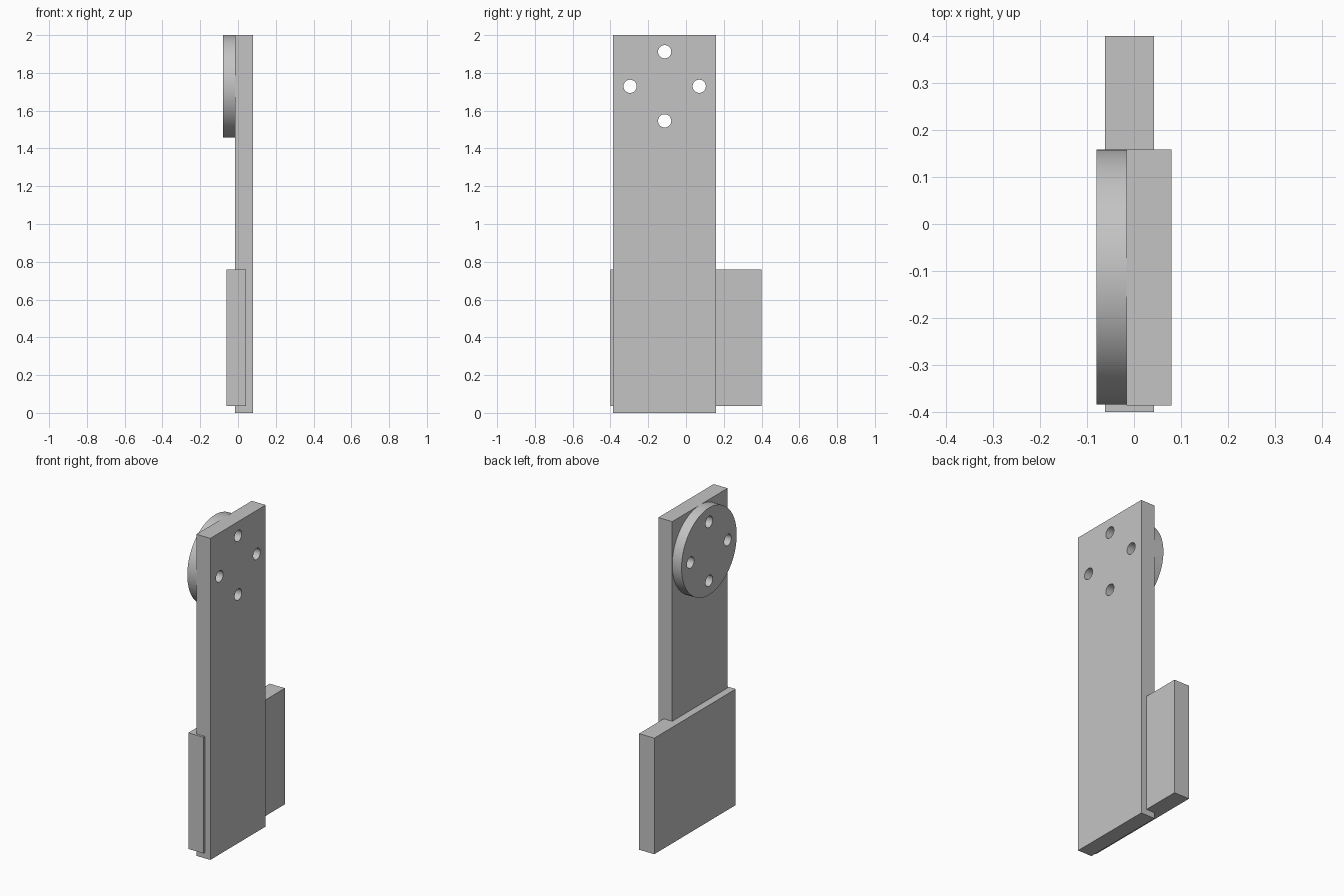
import bpy
import math

cube = bpy.data.objects.get("Cube")
if cube:
    bpy.data.objects.remove(cube, do_unlink=True)

grey = bpy.data.materials.new("plain_grey")
grey.use_nodes = True
colour = (0.55, 0.55, 0.55, 1)
grey.diffuse_color = colour
grey.node_tree.nodes["Principled BSDF"].inputs["Base Color"].default_value = colour

HUB_Y, HUB_Z = -0.113, 1.729
HUB_RADIUS = 0.271
BOLT_CIRCLE, BOLT_RADIUS = 0.183, 0.035


def box(name, low, high):
    centre = [(a + b) / 2 for a, b in zip(low, high)]
    bpy.ops.mesh.primitive_cube_add(size=1, location=centre)
    obj = bpy.context.object
    obj.name = name
    obj.scale = [b - a for a, b in zip(low, high)]
    bpy.ops.object.transform_apply(location=False, rotation=False, scale=True)
    obj.data.materials.append(grey)
    return obj


def cylinder_x(name, radius, x0, x1, y, z, sides):
    bpy.ops.mesh.primitive_cylinder_add(
        vertices=sides, radius=radius, depth=x1 - x0,
        location=((x0 + x1) / 2, y, z), rotation=(0, math.pi / 2, 0))
    obj = bpy.context.object
    obj.name = name
    obj.data.materials.append(grey)
    return obj


# Upright plate, round flange and the crossing lower block
plate = box("upright_plate", (-0.016, -0.386, 0), (0.08, 0.158, 2))
flange = cylinder_x("round_flange", HUB_RADIUS, -0.08, -0.016, HUB_Y, HUB_Z, 96)
box("lower_block", (-0.062, -0.4, 0.036), (0.043, 0.4, 0.758))

# Four bolt holes through plate and flange
for i in range(4):
    angle = i * math.pi / 2
    cutter = cylinder_x("bolt_hole_cutter", BOLT_RADIUS, -0.2, 0.2,
                        HUB_Y + BOLT_CIRCLE * math.cos(angle),
                        HUB_Z + BOLT_CIRCLE * math.sin(angle), 32)
    for part in (plate, flange):
        cut = part.modifiers.new("bolt_hole", "BOOLEAN")
        cut.operation = "DIFFERENCE"
        cut.solver = "EXACT"
        cut.object = cutter
        bpy.context.view_layer.objects.active = part
        bpy.ops.object.modifier_apply(modifier=cut.name)
    bpy.data.objects.remove(cutter, do_unlink=True)

# Smooth round walls, sharp edges
bpy.ops.object.select_all(action="DESELECT")
for part in (plate, flange):
    part.select_set(True)
bpy.context.view_layer.objects.active = plate
bpy.ops.object.shade_smooth_by_angle(angle=math.radians(30))
